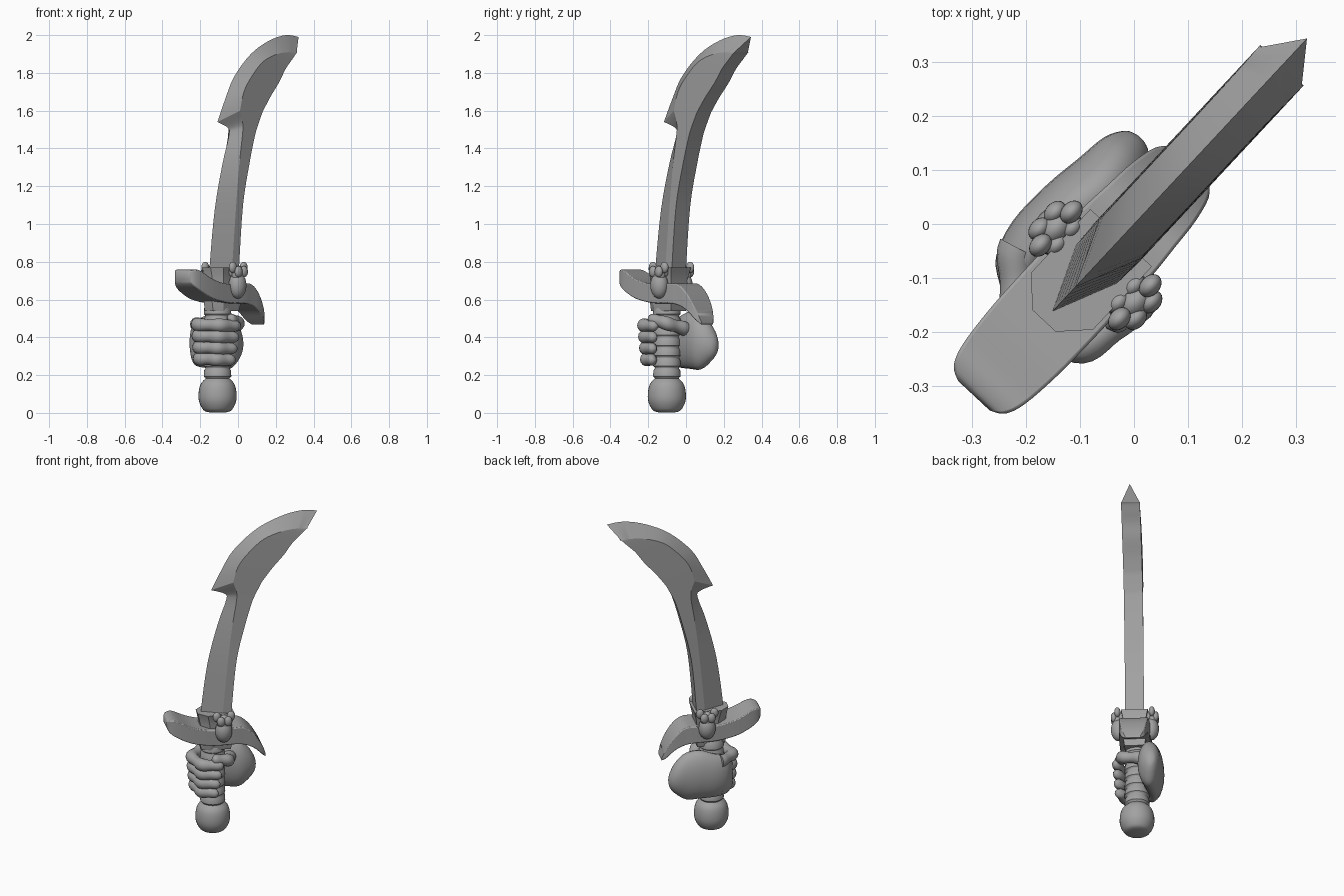
import bpy, bmesh, math
from mathutils import Matrix, Vector

old = bpy.data.objects.get("Cube")
if old:
    bpy.data.objects.remove(old, do_unlink=True)

steel = bpy.data.materials.new("plain_grey")
steel.use_nodes = True
GREY = (0.36, 0.36, 0.36, 1)
steel.diffuse_color = GREY
steel.node_tree.nodes["Principled BSDF"].inputs["Base Color"].default_value = GREY

# Parts are built with the blade in the xz plane, then turned about z.
TURN = Matrix.Rotation(math.radians(47), 4, "Z")
GRIP = Vector((-0.148, 0.01, 0))


def finish(name, bm, angle):
    """Turn a bmesh into a shaded object."""
    bmesh.ops.recalc_face_normals(bm, faces=bm.faces)
    bm.transform(TURN)
    mesh = bpy.data.meshes.new(name)
    bm.to_mesh(mesh)
    bm.free()
    mesh.materials.append(steel)
    obj = bpy.data.objects.new(name, mesh)
    bpy.context.collection.objects.link(obj)
    bpy.ops.object.select_all(action="DESELECT")
    obj.select_set(True)
    bpy.context.view_layer.objects.active = obj
    bpy.ops.object.shade_smooth_by_angle(angle=math.radians(angle))
    return obj


def loft(name, rings, angle=40):
    """Skin a list of equal rings and cap both ends."""
    bm = bmesh.new()
    loops = [[bm.verts.new(p) for p in ring] for ring in rings]
    count = len(loops[0])
    for low, high in zip(loops, loops[1:]):
        for i in range(count):
            j = (i + 1) % count
            bm.faces.new((low[i], low[j], high[j], high[i]))
    bm.faces.new(loops[0])
    bm.faces.new(loops[-1])
    bmesh.ops.remove_doubles(bm, verts=bm.verts, dist=0.0005)
    return finish(name, bm, angle)


def flow(rows, steps=4):
    """Pass a smooth spline through rows of numbers."""
    out = []
    for i in range(len(rows) - 1):
        a, b, c, d = (rows[max(i - 1, 0)], rows[i], rows[i + 1],
                      rows[min(i + 2, len(rows) - 1)])
        for s in range(steps):
            t = s / steps
            out.append([q + t * ((r - p) / 2 + t * ((p - 2.5 * q + 2 * r - w / 2)
                        + t * (1.5 * (q - r) + (w - p) / 2)))
                        for p, q, r, w in zip(a, b, c, d)])
    return out + [list(rows[-1])]


def turns(count):
    return [2 * math.pi * i / count for i in range(count)]


def add_ball(bm, centre, size):
    matrix = Matrix.Translation(centre) @ Matrix.Diagonal((*size, 1))
    bmesh.ops.create_uvsphere(bm, u_segments=20, v_segments=12, radius=1, matrix=matrix)


# Blade: sharp edge, bevel line and flat spine, each as x and z
lower_blade = [
    (-.23, .62, -.11, .62, -.06, .62),
    (-.22, .78, -.1, .78, -.05, .78),
    (-.18, 1.08, -.07, 1.1, -.02, 1.1),
    (-.12, 1.32, -.045, 1.32, .03, 1.32),
    (-.07, 1.47, -.02, 1.48, .07, 1.46),
    (-.08, 1.51, -.02, 1.54, .09, 1.51),
    (-.16, 1.54, -.04, 1.6, .13, 1.59),
]
upper_blade = [
    lower_blade[-1],
    (-.1, 1.66, -.01, 1.7, .19, 1.67),
    (-.03, 1.78, .05, 1.78, .26, 1.75),
    (.1, 1.9, .14, 1.86, .31, 1.82),
    (.24, 1.97, .25, 1.9, .36, 1.87),
    (.37, 2, .34, 1.91, .39, 1.9),
    (.47, 1.99, .4, 1.91, .402, 1.908),
]
blade_rings = []
for ex, ez, bx, bz, sx, sz in flow(lower_blade)[:-1] + flow(upper_blade):
    blade_rings.append([(ex, 0, ez), (bx, .052, bz), (sx, .055, sz),
                        (sx, -.055, sz), (bx, -.052, bz)])
loft("blade", blade_rings, 18)

# Guard: x, top z, bottom z and half width along the S curve
guard_rows = [
    (-.435, .74, .71, .04), (-.42, .755, .68, .065), (-.38, .755, .65, .08),
    (-.3, .715, .61, .088), (-.22, .69, .59, .09), (-.14, .68, .58, .09),
    (-.05, .685, .58, .09), (.02, .68, .57, .085), (.08, .63, .54, .08),
    (.13, .55, .49, .068), (.155, .48, .465, .045),
]
guard = loft("guard", [[(x, w, top), (x, -w, top), (x, -w, low), (x, w, low)]
                       for x, top, low, w in flow(guard_rows)])
edge = guard.modifiers.new("soft_edges", "BEVEL")
edge.width = 0.008
edge.segments = 2
edge.limit_method = "ANGLE"
edge.angle_limit = math.radians(50)

# Collar around the blade root, with a flared lip
collar = []
for z, grow in ((.54, -.01), (.6, 0), (.7, -.005), (.75, .005), (.77, .01), (.77, -.02)):
    left, right, w = -.235 - grow, -.045 + grow, .068 + grow
    collar.append([(left, .03, z), (left + .05, w, z), (right, w, z),
                   (right, -w, z), (left + .05, -w, z), (left, -.03, z)])
loft("blade_collar", collar, 30)

# Bud ornaments on both sides of the guard
for side, label in ((-1, "outer"), (1, "inner")):
    bm = bmesh.new()
    add_ball(bm, (-.105, side * .095, .675), (.05, .045, .07))
    add_ball(bm, (-.105, side * .1, .73), (.04, .03, .05))
    for a in turns(6):
        add_ball(bm, (-.105 + .042 * math.cos(a), side * .1 + .025 * math.sin(a),
                      .755 + .015 * math.cos(2 * a)), (.024, .018, .03))
    finish(label + "_bud_ornament", bm, 60)


# Turned parts
def lathe(name, profile):
    loft(name, [[GRIP + Vector((r * math.cos(a), r * math.sin(a), z))
                 for a in turns(32)] for r, z in profile], 50)


lathe("pommel", flow([(.045, .003), (.075, .015), (.098, .06), (.1, .11),
                      (.088, .155), (.06, .185)]))
wrap = [(.06, .17)]
for i in range(7):
    z = .185 + i * .055
    wrap += [(.064, z), (.073, z + .008), (.071, z + .04), (.064, z + .05)]
lathe("wrapped_grip", wrap + [(.06, .58)])

# Back of the hand: x, centre y, centre z, half width, half height
palm_rows = [
    (.125, .1, .36, .008, .015), (.115, .1, .36, .03, .05),
    (.08, .095, .37, .055, .1), (.02, .09, .375, .068, .145),
    (-.06, .1, .385, .068, .152), (-.15, .11, .375, .058, .135),
    (-.22, .095, .37, .05, .12), (-.255, .08, .37, .02, .09),
]
loft("hand_back", [[(x, y + w * math.cos(a), z + h * math.sin(a)) for a in turns(24)]
                   for x, y, z, w, h in flow(palm_rows)], 60)


def digit(name, start, end, reach, z_start, z_end, thick):
    """A finger bent around the grip, with knuckle swells and a round tip."""
    rings = []
    steps = 30
    for i in range(steps + 1):
        t = i / steps
        a = math.radians(start + (end - start) * t)
        swell = 1 + .09 * math.cos(6 * math.pi * t)
        tip = math.sqrt(max(1 - max(0, (t - .85) / .15) ** 2, .01))
        r = thick * swell * tip
        out = Vector((math.cos(a), math.sin(a), 0))
        middle = GRIP + out * reach * (1 + .05 * math.cos(6 * math.pi * t))
        middle.z = z_start + (z_end - z_start) * t
        rings.append([middle + out * r * math.cos(b) + Vector((0, 0, r * math.sin(b)))
                      for b in turns(14)])
    loft(name, rings, 60)


# Fingers from little to index, then the thumb around the other side
for i, label in enumerate(("little", "ring", "middle", "index")):
    height = .28 + i * .06
    digit(label + "_finger", 105, 278 + 4 * i, .1 + .005 * i, height + .01, height, .034)
digit("thumb", 70, -105, .1, .42, .5, .036)
